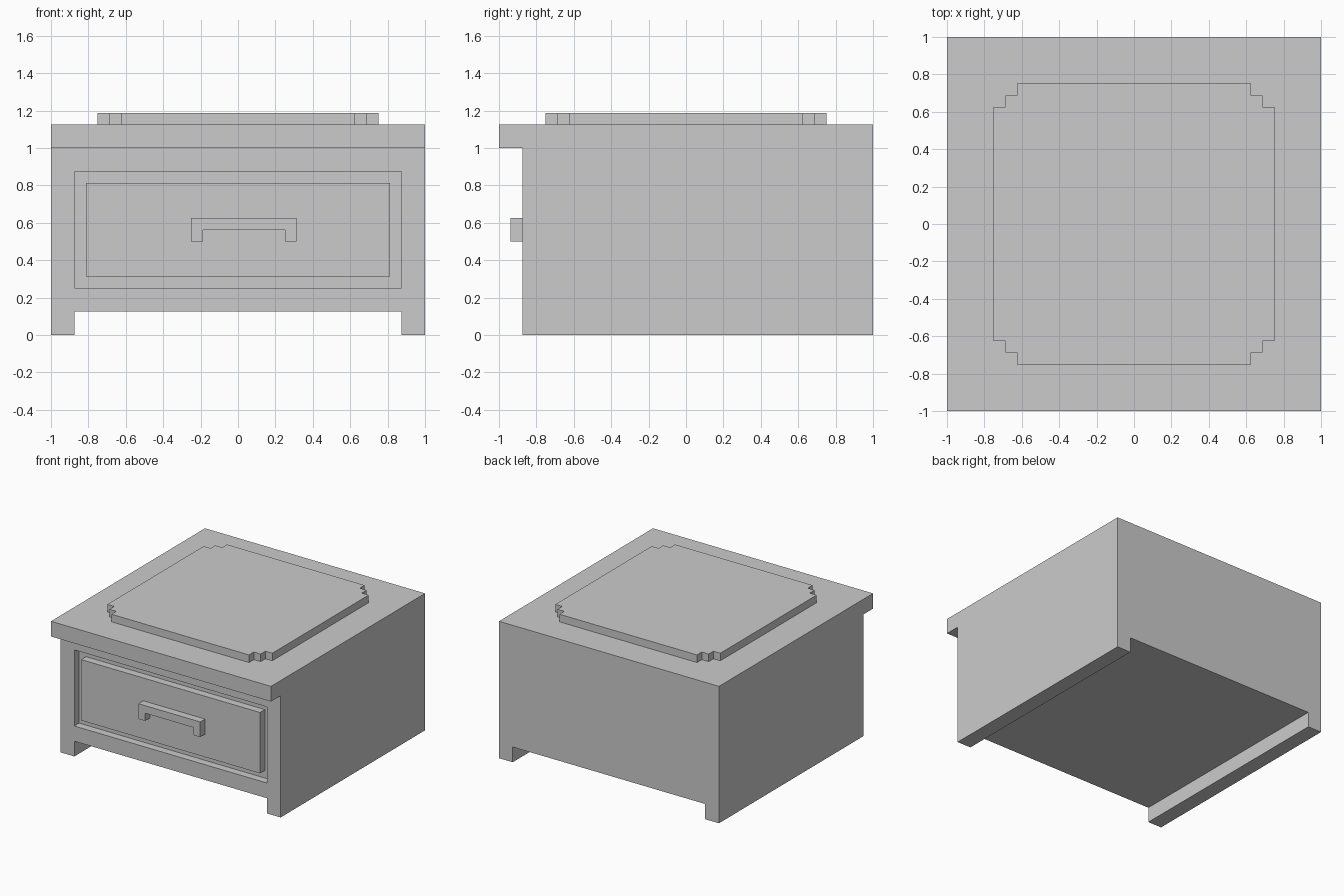
import bpy
import bmesh

if "Cube" in bpy.data.objects:
    bpy.data.objects.remove(bpy.data.objects["Cube"])

U = 1 / 16  # model grid unit


def prism(name, outline, start, end, axis="Z"):
    """Extrude a flat outline (in grid units) along Z, or along Y for front-view outlines."""
    bm = bmesh.new()
    place = (lambda u, v: (u, v, start)) if axis == "Z" else (lambda u, v: (u, start, v))
    offset = (0, 0, end - start) if axis == "Z" else (0, end - start, 0)
    face = bm.faces.new([bm.verts.new([c * U for c in place(u, v)]) for u, v in outline])
    result = bmesh.ops.extrude_face_region(bm, geom=[face], use_keep_orig=True)
    moved = [g for g in result["geom"] if isinstance(g, bmesh.types.BMVert)]
    bmesh.ops.translate(bm, verts=moved, vec=[c * U for c in offset])
    bmesh.ops.recalc_face_normals(bm, faces=bm.faces)
    mesh = bpy.data.meshes.new(name)
    bm.to_mesh(mesh)
    bm.free()
    obj = bpy.data.objects.new(name, mesh)
    bpy.context.collection.objects.link(obj)
    return obj


def rect(x0, x1, y0, y1):
    return [(x0, y0), (x1, y0), (x1, y1), (x0, y1)]


# Cabinet body with full-depth runner feet
body = prism("cabinet_body", [(-16, 0), (-14, 0), (-14, 2), (14, 2), (14, 0),
                              (16, 0), (16, 16), (-16, 16)], -14, 16, "Y")

# Shallow recess around the drawer
cutter = prism("recess_cutter", rect(-14, 14, 4, 14), -15, -13, "Y")
cutter.hide_render = True
mod = body.modifiers.new("drawer_recess", "BOOLEAN")
mod.operation = "DIFFERENCE"
mod.solver = "EXACT"
mod.object = cutter
bpy.context.view_layer.objects.active = body
bpy.ops.object.modifier_apply(modifier=mod.name)
bpy.data.objects.remove(cutter)

# Drawer front, flush with the cabinet face
prism("drawer_front", rect(-13, 13, 5, 13), -14, -13, "Y")

# Bracket-shaped drawer handle, slightly off centre
prism("drawer_handle", [(-4, 8), (-3, 8), (-3, 9), (4, 9), (4, 8),
                        (5, 8), (5, 10), (-4, 10)], -15, -14, "Y")

# Table top overhanging the front
prism("table_top", rect(-16, 16, -16, 16), 16, 18)

# Raised mat with stepped corners
corner = [(12, 10), (11, 10), (11, 11), (10, 11), (10, 12)]
outline = []
for sx, sy in ((1, 1), (-1, 1), (-1, -1), (1, -1)):
    pts = corner if sx * sy > 0 else corner[::-1]
    outline += [(sx * x, sy * y) for x, y in pts]
prism("top_mat", outline, 18, 19)
